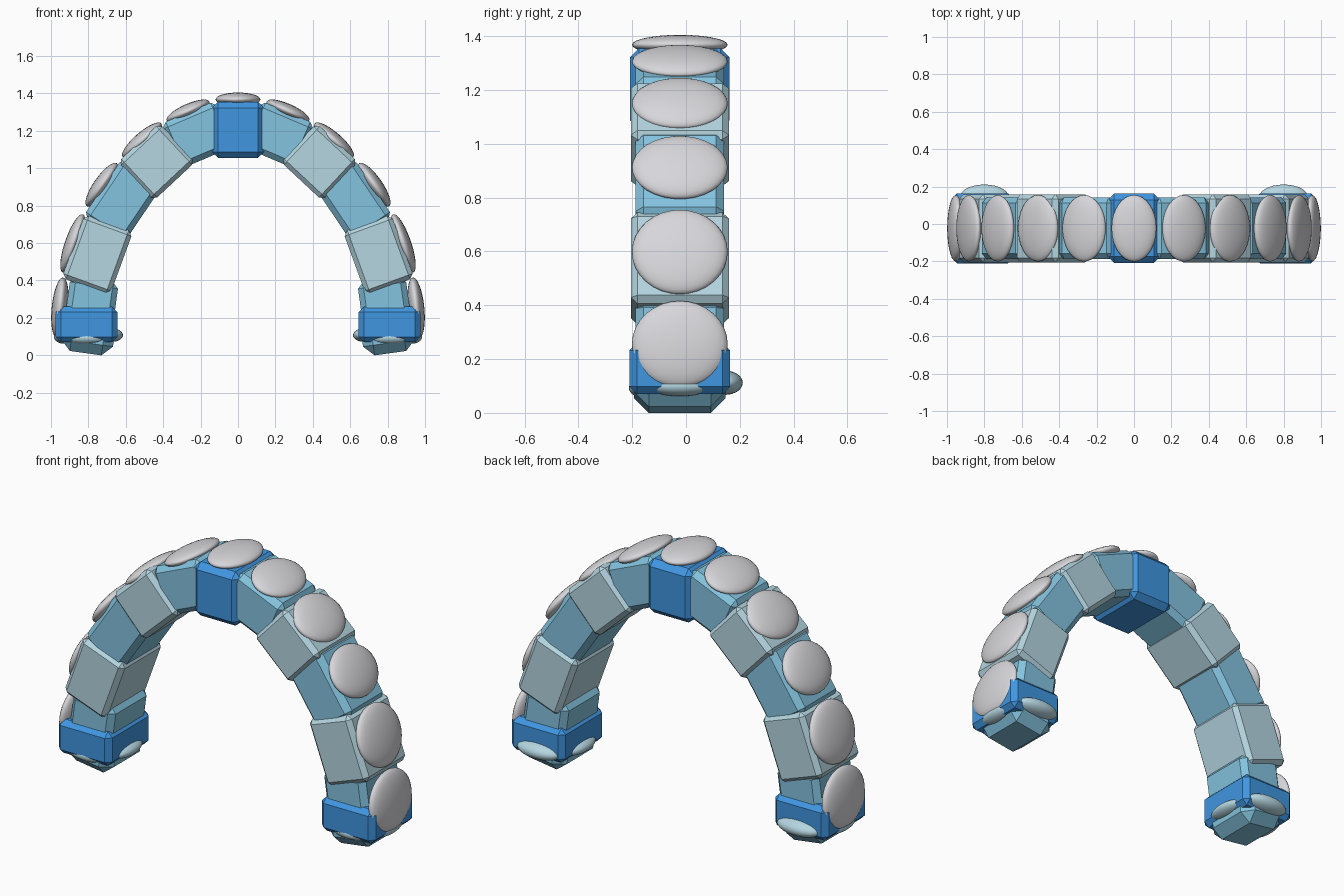
import bpy, bmesh, math
from mathutils import Matrix

if "Cube" in bpy.data.objects:
    bpy.data.objects.remove(bpy.data.objects["Cube"])

YC = -0.023  # depth centre of the arch


def material(name, rgb):
    m = bpy.data.materials.new(name)
    m.diffuse_color = (*rgb, 1.0)
    m.use_nodes = True
    m.node_tree.nodes["Principled BSDF"].inputs["Base Color"].default_value = m.diffuse_color
    return m


BLUE = material("strong blue", (0.051, 0.305, 0.753))
MID = material("mid ice blue", (0.23, 0.55, 0.74))
PALE = material("pale ice blue", (0.46, 0.67, 0.75))
SNOW = material("snow grey", (0.68, 0.68, 0.71))


def finish(bm, name, mat, smooth):
    bmesh.ops.recalc_face_normals(bm, faces=bm.faces)
    me = bpy.data.meshes.new(name)
    for f in bm.faces:
        f.smooth = smooth
    bm.to_mesh(me)
    bm.free()
    me.materials.append(mat)
    ob = bpy.data.objects.new(name, me)
    bpy.context.collection.objects.link(ob)
    return ob


def placement(x, y, z, lean, side):
    # lean = degrees the outward direction rises above horizontal
    # local x points outward from the arch, local z runs along it
    rot = Matrix.Rotation(-math.radians(lean), 4, 'Y')
    return Matrix.Diagonal((side, 1, 1, 1)) @ Matrix.Translation((x, y, z)) @ rot


def block(name, mat, x, z, lean, half, bevel, side=1, y=YC):
    bm = bmesh.new()
    bmesh.ops.create_cube(bm, size=2)
    bm.transform(Matrix.Diagonal((*half, 1)))
    bm.normal_update()
    bmesh.ops.bevel(bm, geom=bm.edges[:], offset=bevel, segments=1,
                    affect='EDGES', profile=0.5)
    bm.transform(placement(x, y, z, lean, side))
    return finish(bm, name, mat, False)


def mound(name, mat, x, z, lean, half, side=1, y=YC):
    bm = bmesh.new()
    bmesh.ops.create_uvsphere(bm, u_segments=28, v_segments=16, radius=1)
    bm.transform(placement(x, y, z, lean, side) @ Matrix.Diagonal((*half, 1)))
    return finish(bm, name, mat, True)


# keystone and its snow cap
block("keystone", BLUE, 0, 1.205, 90, (0.15, 0.185, 0.14), 0.033)
mound("keystone_snow", SNOW, 0, 1.368, 90, (0.037, 0.178, 0.12))

# arch blocks: name, colour, x, z, lean, half sizes (radial, depth, along), bevel
BLOCKS = [
    ("upper_block", MID, 0.215, 1.178, 67, (0.132, 0.165, 0.16), 0.03),
    ("shoulder_block", PALE, 0.435, 1.034, 47, (0.141, 0.182, 0.152), 0.024),
    ("middle_block", MID, 0.615, 0.826, 34, (0.130, 0.165, 0.19), 0.03),
    ("lower_block", PALE, 0.752, 0.537, 20, (0.137, 0.182, 0.18), 0.024),
    ("leg_block", MID, 0.787, 0.255, 8, (0.13, 0.165, 0.15), 0.03),
    ("foot_block", MID, 0.801, 0.1105, 8, (0.14, 0.17, 0.10), 0.055),
    ("foot_collar", BLUE, 0.81, 0.165, 0, (0.165, 0.187, 0.095), 0.028),
]
# snow caps along the outside: x, z, lean, half sizes
CAPS = [
    (0.267, 1.306, 66, (0.038, 0.178, 0.125)),
    (0.513, 1.15, 49, (0.041, 0.178, 0.137)),
    (0.728, 0.912, 35, (0.043, 0.178, 0.140)),
    (0.883, 0.598, 19, (0.043, 0.178, 0.165)),
    (0.952, 0.255, 6, (0.044, 0.178, 0.162)),
]
# small drifts round each foot: name, x, y, z, half sizes
DRIFTS = [
    ("front_drift", 0.81, -0.162, 0.093, (0.115, 0.05, 0.036)),
    ("back_drift", 0.80, 0.145, 0.112, (0.13, 0.066, 0.045)),
    ("inner_drift", 0.675, YC, 0.108, (0.06, 0.12, 0.036)),
    ("outer_drift", 0.93, YC, 0.1, (0.055, 0.12, 0.038)),
]
for side, tag in ((1, "right"), (-1, "left")):
    for name, mat, x, z, lean, half, bev in BLOCKS:
        block(f"{name}_{tag}", mat, x, z, lean, half, bev, side)
    for i, (x, z, lean, half) in enumerate(CAPS):
        mound(f"snow_cap_{i + 1}_{tag}", SNOW, x, z, lean, half, side)
    for name, x, y, z, half in DRIFTS:
        mound(f"{name}_{tag}", PALE, x, z, 0, half, side, y)
